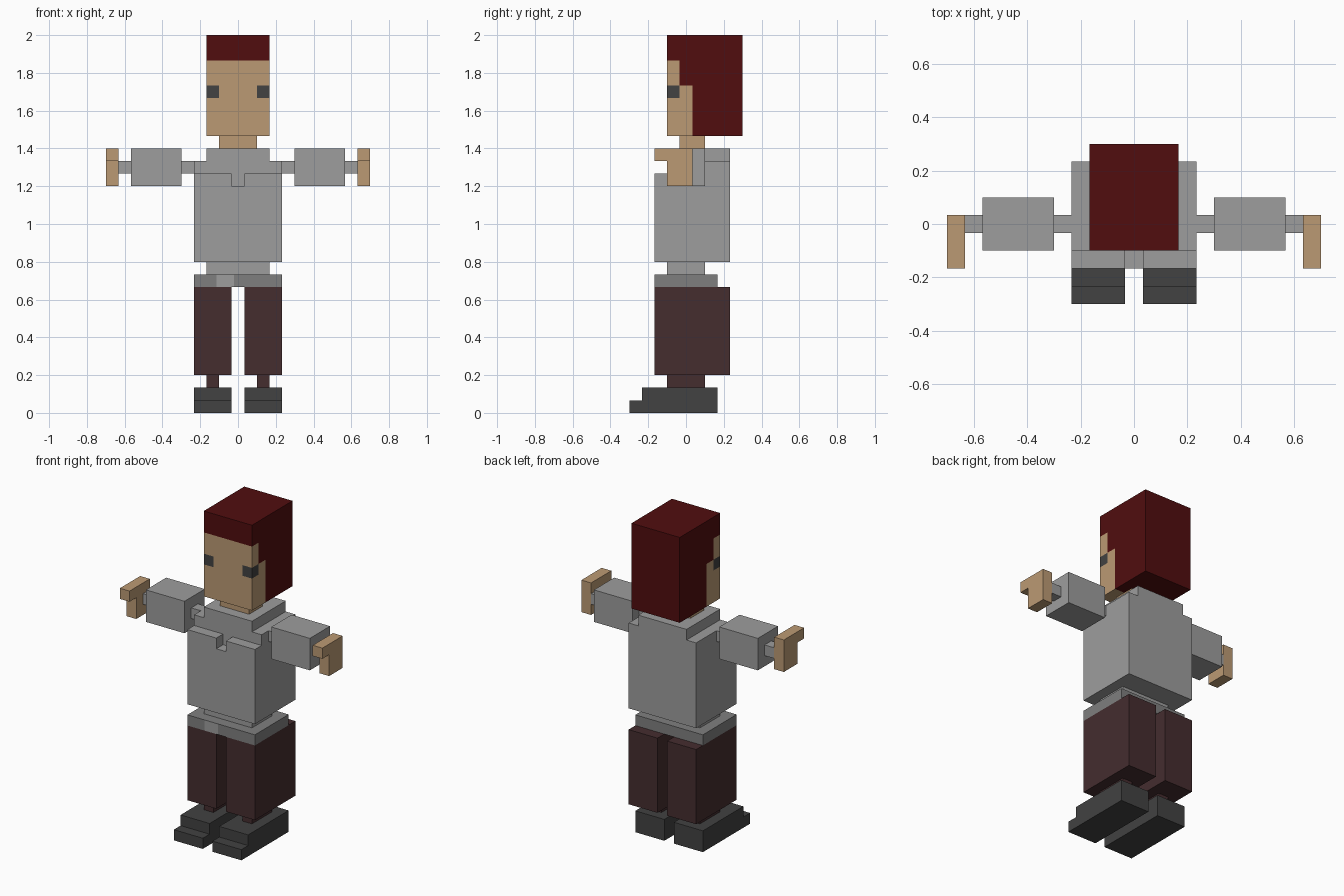
import bpy, bmesh
from mathutils import Vector

V = 1 / 15  # one block unit

default = bpy.data.objects.get("Cube")
if default:
    bpy.data.objects.remove(default, do_unlink=True)


def material(name, rgb):
    m = bpy.data.materials.new(name)
    m.use_nodes = True
    m.diffuse_color = (*rgb, 1)
    bsdf = m.node_tree.nodes["Principled BSDF"]
    bsdf.inputs["Base Color"].default_value = (*rgb, 1)
    bsdf.inputs["Roughness"].default_value = 0.9
    return m


SKIN = material("skin", (0.50, 0.323, 0.174))
HAIR = material("dark red hair", (0.082, 0.004, 0.0045))
GREY = material("shirt grey", (0.337, 0.337, 0.337))
BELT = material("belt grey", (0.212, 0.212, 0.212))
BUCKLE = material("buckle grey", (0.34, 0.34, 0.34))
TROUSER = material("trouser brown", (0.059, 0.026, 0.028))
DARK = material("dark grey", (0.054, 0.054, 0.054))


def finish(name, bm, mats):
    bmesh.ops.recalc_face_normals(bm, faces=bm.faces)
    me = bpy.data.meshes.new(name)
    bm.to_mesh(me)
    bm.free()
    ob = bpy.data.objects.new(name, me)
    bpy.context.collection.objects.link(ob)
    for m in mats:
        me.materials.append(m)
    return ob


def prism(name, mat, profile, axis, a, b):
    """Extrude a profile along x (profile is y,z) or y (profile is x,z)."""
    bm = bmesh.new()
    at = (lambda p: (a, p[0], p[1])) if axis == "x" else (lambda p: (p[0], a, p[1]))
    face = bm.faces.new([bm.verts.new(Vector(at(p)) * V) for p in profile])
    ext = bmesh.ops.extrude_face_region(bm, geom=[face])
    move = Vector((b - a, 0, 0) if axis == "x" else (0, b - a, 0)) * V
    bmesh.ops.translate(bm, vec=move, verts=[g for g in ext["geom"] if isinstance(g, bmesh.types.BMVert)])
    return finish(name, bm, [mat])


def box(name, mats, x, y, z, cuts=(), rule=None):
    """Box from ranges in block units, cut by planes and coloured by a rule."""
    bm = bmesh.new()
    bmesh.ops.create_cube(bm, size=1)
    for v in bm.verts:
        v.co = [(r[0] if c < 0 else r[1]) * V for c, r in zip(v.co, (x, y, z))]
    for axis, pos in cuts:
        co, no = Vector(), Vector()
        co[axis], no[axis] = pos * V, 1
        bmesh.ops.bisect_plane(bm, geom=bm.verts[:] + bm.edges[:] + bm.faces[:],
                               dist=1e-6, plane_co=co, plane_no=no)
    bm.normal_update()
    if rule:
        for f in bm.faces:
            f.material_index = rule(f.calc_center_median() / V, f.normal)
    return finish(name, bm, mats)


# Head: hair, face and corner eyes as regions of one cut box
def head_rule(c, n):
    if n.y < 0.5 and 25 < c.z < 26 and c.y < -0.5 and abs(n.x) > 0.5:
        return 2
    if n.y < -0.5 and 25 < c.z < 26 and abs(c.x) > 1.5:
        return 2
    skin = c.z < 28 and (c.y < -0.5 or (c.y < 0.5 and c.z < 26))
    return 0 if skin else 1


box("head", [SKIN, HAIR, DARK], (-2.5, 2.5), (-1.5, 4.5), (22, 30),
    [(0, -1.5), (0, 1.5), (1, -0.5), (1, 0.5), (2, 25), (2, 26), (2, 28)], head_rule)
box("neck", [SKIN], (-1.5, 1.5), (-0.5, 1.5), (21, 22))

# Torso with raised collar and a notched chest panel
box("torso", [GREY], (-3.5, 3.5), (-1.5, 3.5), (12, 20))
box("collar", [GREY], (-2.5, 2.5), (-1.5, 3.5), (20, 21))
prism("chest_panel", GREY, [(-3.5, 12), (3.5, 12), (3.5, 19), (0.5, 19), (0.5, 18),
                            (-0.5, 18), (-0.5, 19), (-3.5, 19)], "y", -2.5, -1.5)
box("waist", [GREY], (-2.5, 2.5), (-1.5, 1.5), (11, 12))

# Belt with a lighter patch on its front
box("belt", [BELT, BUCKLE], (-3.5, 3.5), (-2.5, 2.5), (10, 11),
    [(0, -1.7), (0, -0.33)],
    lambda c, n: 1 if n.y < -0.5 and -1.7 < c.x < -0.33 else 0)

# Limbs, repeated on both sides
for side, s in (("left", 1), ("right", -1)):
    def span(a, b):
        return tuple(sorted((s * a, s * b)))

    box(side + "_shoulder_joint", [GREY], span(3.5, 4.5), (-0.5, 0.5), (19, 20))
    box(side + "_arm", [GREY], span(4.5, 8.5), (-1.5, 1.5), (18, 21))
    box(side + "_wrist", [GREY], span(8.5, 9.5), (-0.5, 0.5), (19, 20))
    prism(side + "_hand", SKIN, [(-1.5, 18), (0.5, 18), (0.5, 21), (-2.5, 21),
                                 (-2.5, 20), (-1.5, 20)], "x", *span(9.5, 10.5))
    box(side + "_leg", [TROUSER], span(0.5, 3.5), (-2.5, 3.5), (3, 10))
    box(side + "_ankle", [TROUSER], span(1.5, 2.5), (-1.5, 1.5), (2, 3))
    prism(side + "_shoe", DARK, [(-4.5, 0), (2.5, 0), (2.5, 2), (-3.5, 2),
                                 (-3.5, 1), (-4.5, 1)], "x", *span(0.5, 3.5))
